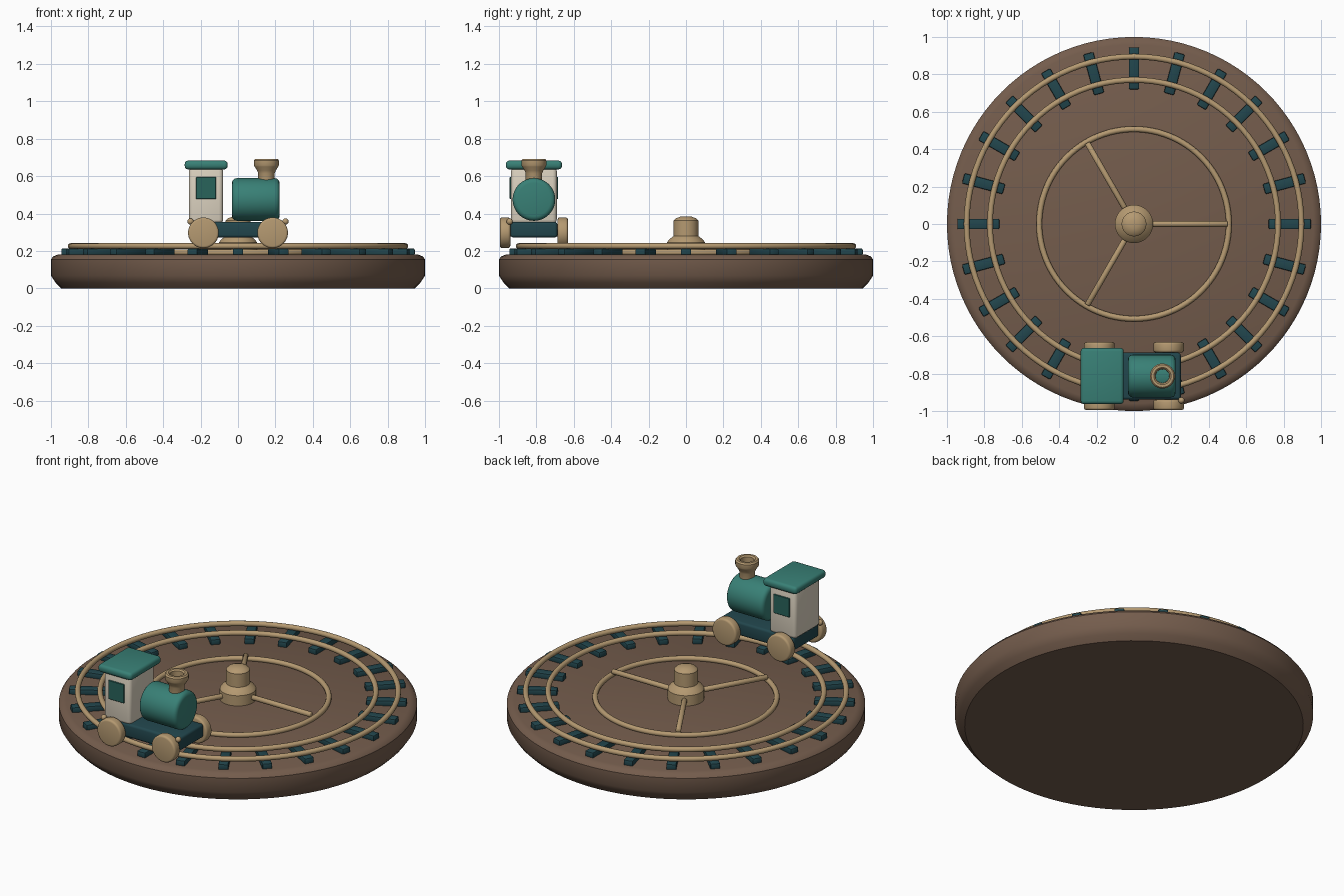
import bpy, bmesh
from math import pi, cos, sin, radians
from mathutils import Matrix, Vector

cube = bpy.data.objects.get("Cube")
if cube:
    bpy.data.objects.remove(cube)


def material(name, rgb):
    m = bpy.data.materials.new(name)
    m.use_nodes = True
    m.diffuse_color = (*rgb, 1)
    m.node_tree.nodes["Principled BSDF"].inputs["Base Color"].default_value = (*rgb, 1)
    return m


BROWN = material("walnut brown", (0.175, 0.108, 0.073))
TAN = material("light wood", (0.46, 0.32, 0.165))
TEAL = material("teal", (0.04, 0.215, 0.18))
DARK = material("dark teal", (0.016, 0.062, 0.075))
CREAM = material("cream", (0.72, 0.65, 0.53))
GLASS = material("window green", (0.022, 0.125, 0.105))
TRAIN_Y = -0.813


def finish(bm, name, mat, angle=35):
    bmesh.ops.recalc_face_normals(bm, faces=bm.faces)
    me = bpy.data.meshes.new(name)
    bm.to_mesh(me)
    bm.free()
    me.materials.append(mat)
    ob = bpy.data.objects.new(name, me)
    bpy.context.collection.objects.link(ob)
    bpy.ops.object.select_all(action='DESELECT')
    ob.select_set(True)
    bpy.context.view_layer.objects.active = ob
    bpy.ops.object.shade_smooth_by_angle(angle=radians(angle))
    return ob


def lathe(name, mat, profile, at=(0, 0, 0), turn=None, steps=48, closed=False, angle=35):
    """Spin (radius, height) points around z, then turn and move the result."""
    bm = bmesh.new()
    vs = [bm.verts.new((r, 0, z)) for r, z in profile]
    pairs = list(zip(vs, vs[1:])) + ([(vs[-1], vs[0])] if closed else [])
    edges = [bm.edges.new(p) for p in pairs]
    bmesh.ops.spin(bm, geom=vs + edges, cent=(0, 0, 0), axis=(0, 0, 1),
                   angle=2 * pi, steps=steps)
    bmesh.ops.remove_doubles(bm, verts=bm.verts, dist=0.0002)
    bmesh.ops.transform(bm, verts=bm.verts,
                        matrix=Matrix.Translation(at) @ (turn or Matrix()))
    return finish(bm, name, mat, angle)


def ring(name, major, minor, z):
    section = [(major + minor * cos(i * pi / 6), z + minor * sin(i * pi / 6))
               for i in range(12)]
    return lathe(name, TAN, section, steps=96, closed=True, angle=60)


def box(name, mat, lo, hi, bevel=0.0, segments=3, turn=0):
    lo, hi = Vector(lo), Vector(hi)
    bm = bmesh.new()
    bmesh.ops.create_cube(bm, size=1)
    bmesh.ops.scale(bm, vec=hi - lo, verts=bm.verts)
    bmesh.ops.translate(bm, vec=(lo + hi) / 2, verts=bm.verts)
    if bevel:
        bmesh.ops.bevel(bm, geom=bm.edges[:], offset=bevel, segments=segments,
                        profile=0.5, affect='EDGES')
    bmesh.ops.rotate(bm, verts=bm.verts, cent=(0, 0, 0),
                     matrix=Matrix.Rotation(turn, 3, 'Z'))
    return finish(bm, name, mat)


def drum(radius, length, bevel, steps=3):
    """Profile of a cylinder centred on its axis with rounded rims."""
    arc = [i * pi / 2 / steps for i in range(steps + 1)]
    top = [(radius - bevel + bevel * cos(a), length / 2 - bevel + bevel * sin(a)) for a in arc]
    half = top + [(0, length / 2)]
    return [(r, -z) for r, z in reversed(half)] + half


# Round base
lathe("base", BROWN, [(0, 0), (0.945, 0), (0.975, 0.03), (1, 0.068), (1, 0.155),
                      (0.988, 0.171), (0.96, 0.182), (0, 0.182)], steps=96)

# Track: sleepers and two rails
for i in range(24):
    box(f"sleeper_{i + 1}", DARK, (0.72, -0.028, 0.176), (0.945, 0.028, 0.213),
        bevel=0.007, segments=2, turn=i * pi / 12)
ring("outer_rail", 0.895, 0.0155, 0.226)
ring("inner_rail", 0.77, 0.0155, 0.226)

# Centre hub with spokes and a ring
ring("hub_ring", 0.507, 0.0155, 0.192)
for i in range(3):
    turn = Matrix.Rotation(i * 2 * pi / 3, 4, 'Z')
    lathe(f"spoke_{i + 1}", TAN, drum(0.0155, 0.5, 0.003, 1),
          at=turn @ Vector((0.25, 0, 0.215)),
          turn=turn @ Matrix.Rotation(pi / 2, 4, 'Y'), steps=12, angle=50)
lathe("hub", TAN, [(0, 0.18), (0.102, 0.18), (0.102, 0.245), (0.09, 0.262), (0.066, 0.28),
                   (0.066, 0.362), (0.055, 0.374), (0.025, 0.385), (0, 0.385)])

# Engine chassis and wheels
y = TRAIN_Y
box("chassis", DARK, (-0.25, y - 0.125, 0.272), (0.25, y + 0.125, 0.356), 0.014)
along_y = Matrix.Rotation(pi / 2, 4, 'X')
for x, end in ((-0.185, "rear"), (0.185, "front")):
    for side, word in ((-1, "right"), (1, "left")):
        lathe(f"{end}_{word}_wheel", TAN, drum(0.082, 0.055, 0.012),
              at=(x, y + side * 0.154, 0.297), turn=along_y)
    lathe(f"{end}_axle", TAN, drum(0.02, 0.28, 0.003, 1),
          at=(x, y, 0.297), turn=along_y, steps=16)
    # Small peg by the outer wheel
    ball = [(0.017 * cos(a * pi / 8), 0.017 * sin(a * pi / 8)) for a in range(-4, 5)]
    lathe(f"{end}_peg", TAN, ball, at=(x * 1.37, y - 0.13, 0.357), steps=16, angle=60)

# Cab, roof and side windows
box("cab", CREAM, (-0.262, y - 0.122, 0.345), (-0.08, y + 0.122, 0.65), 0.022)
box("roof", TEAL, (-0.285, y - 0.15, 0.636), (-0.055, y + 0.15, 0.683), 0.018)
for side, word in ((-1, "right"), (1, "left")):
    a, b = sorted((y + side * 0.121, y + side * 0.1295))
    box(f"{word}_window", GLASS, (-0.225, a, 0.478), (-0.117, b, 0.594), 0.002, 1)

# Boiler and open chimney
lathe("boiler", TEAL, drum(0.114, 0.255, 0.025),
      at=(0.095, y, 0.475), turn=Matrix.Rotation(pi / 2, 4, 'Y'))
lathe("chimney", TAN, [(0.044, 0.56), (0.044, 0.615), (0.05, 0.63), (0.063, 0.65), (0.067, 0.658),
                       (0.067, 0.683), (0.06, 0.692), (0.046, 0.692), (0.038, 0.684), (0.036, 0.57)],
      at=(0.152, y, 0), steps=32, closed=True)
